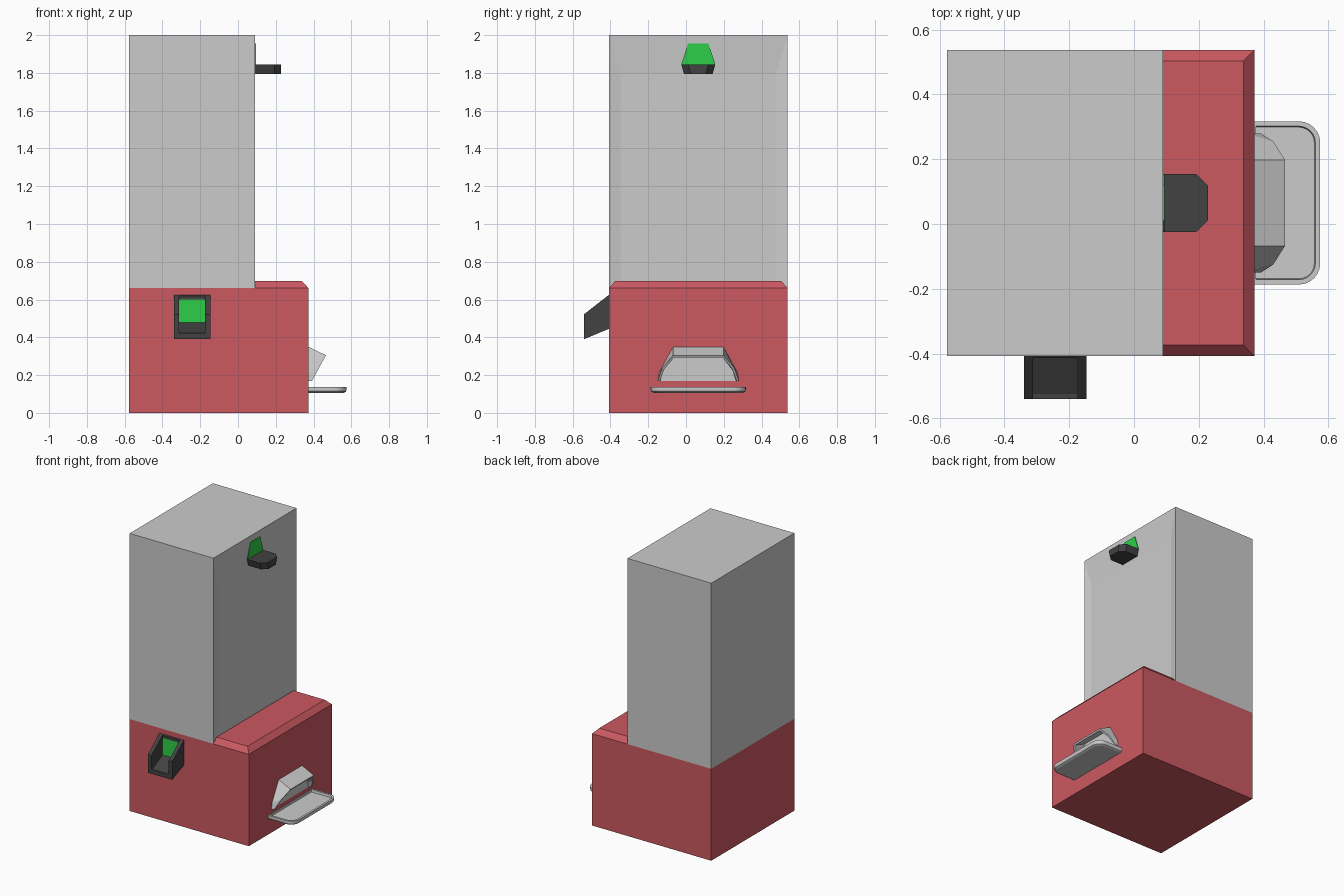
import bpy, bmesh, math

cube = bpy.data.objects.get("Cube")
if cube:
    bpy.data.objects.remove(cube, do_unlink=True)


def material(name, rgb):
    m = bpy.data.materials.new(name)
    m.use_nodes = True
    m.diffuse_color = (*rgb, 1)
    m.node_tree.nodes["Principled BSDF"].inputs["Base Color"].default_value = (*rgb, 1)
    return m


GREY = material("light grey", (0.6, 0.6, 0.6))
RED = material("red", (0.6, 0.1, 0.12))
DARK = material("dark grey", (0.054, 0.054, 0.054))
GREEN = material("green", (0.027, 0.62, 0.065))


def finish(name, bm, mat, closed=True):
    if closed:
        bmesh.ops.recalc_face_normals(bm, faces=bm.faces)
    mesh = bpy.data.meshes.new(name)
    bm.to_mesh(mesh)
    bm.free()
    mesh.materials.append(mat)
    ob = bpy.data.objects.new(name, mesh)
    bpy.context.scene.collection.objects.link(ob)
    return ob


def loft(name, loops, mat, caps=True, ring=True):
    """Skin a series of equal-length point loops."""
    bm = bmesh.new()
    rows = [[bm.verts.new(p) for p in loop] for loop in loops]
    n = len(rows[0])
    for a, b in zip(rows, rows[1:]):
        for i in range(n if ring else n - 1):
            j = (i + 1) % n
            bm.faces.new((a[i], a[j], b[j], b[i]))
    if caps:
        bm.faces.new(rows[0][::-1])
        bm.faces.new(rows[-1])
    return finish(name, bm, mat)


def rect(x0, x1, y0, y1, z):
    return [(x0, y0, z), (x1, y0, z), (x1, y1, z), (x0, y1, z)]


LEFT, FRONT, REAR = -0.578, -0.408, 0.538   # shared outer faces
WALL, BASE_X = 0.09, 0.372                  # tower face and base face
MID = (FRONT + REAR) / 2

# Base cabinet with a bevelled ledge in front of the tower
loft("base", [rect(LEFT, BASE_X, FRONT, REAR, 0),
              rect(LEFT, BASE_X, FRONT, REAR, 0.662)], RED)
loft("base_ledge", [rect(WALL, BASE_X, FRONT, REAR, 0.662),
                    rect(WALL, BASE_X - 0.034, FRONT + 0.034, REAR - 0.034, 0.698)], RED)

# Tower with a shallow recessed door
bm = bmesh.new()
bmesh.ops.create_cube(bm, size=1)
for v in bm.verts:
    v.co.x = WALL if v.co.x > 0 else LEFT
    v.co.y = REAR if v.co.y > 0 else FRONT
    v.co.z = 2 if v.co.z > 0 else 0.662
door = max(bm.faces, key=lambda f: f.calc_center_median().x)
bmesh.ops.inset_region(bm, faces=[door], thickness=0.05)
for v in door.verts:
    v.co.x = WALL - 0.012
    v.co.y = MID + math.copysign(0.411, v.co.y - MID)
    v.co.z = 1.795 if v.co.z > 1.3 else 0.69
finish("tower", bm, GREY)


# Small shelf with clipped corners and a green plate behind it
def shelf_loop(half, z):
    return [(WALL, MID - half, z), (0.192, MID - half, z), (0.228, MID - half + 0.036, z),
            (0.228, MID + half - 0.036, z), (0.192, MID + half, z), (WALL, MID + half, z)]


loft("shelf", [shelf_loop(0.076, 1.795), shelf_loop(0.09, 1.845)], DARK)
plate = [(MID - 0.09, 1.845), (MID + 0.09, 1.845), (MID + 0.054, 1.955), (MID - 0.054, 1.955)]
loft("shelf_back_plate", [[(x, y, z) for y, z in plate] for x in (WALL, WALL + 0.004)], GREEN)


# Front pocket: two side cheeks, a sloping floor with a lip, and a back
def extrude_x(name, profile, x0, x1, mat):
    loft(name, [[(x, y, z) for y, z in profile] for x in (x0, x1)], mat)


PX0, PX1, IN0, IN1 = -0.34, -0.146, -0.312, -0.174
cheek = [(FRONT, 0.445), (-0.54, 0.39), (-0.54, 0.522), (FRONT, 0.625)]
extrude_x("pocket_cheek_right", cheek, PX0, IN0, DARK)
extrude_x("pocket_cheek_left", cheek, IN1, PX1, DARK)
extrude_x("pocket_floor", [(FRONT, 0.445), (-0.54, 0.39), (-0.54, 0.422),
                           (-0.525, 0.422), (FRONT, 0.48)], IN0, IN1, DARK)
extrude_x("pocket_top_edge", [(FRONT, 0.6), (-0.414, 0.6), (-0.414, 0.62), (FRONT, 0.625)],
          IN0, IN1, DARK)
extrude_x("pocket_screen", [(FRONT, 0.475), (-0.413, 0.475), (-0.413, 0.6), (FRONT, 0.6)],
          IN0, IN1, GREEN)


# Faceted hood over the tray, open outwards and down
def arch(points):
    return ([(x, MID - h, z) for x, h, z in points]
            + [(x, MID + h, z) for x, h, z in reversed(points)])


hood_outer = arch([(BASE_X, 0.215, 0.17), (BASE_X, 0.207, 0.215), (BASE_X, 0.133, 0.35)])
hood_rim = arch([(0.392, 0.215, 0.17), (0.43, 0.19, 0.24), (0.466, 0.133, 0.305)])
hood_inner_rim = arch([(0.392, 0.203, 0.17), (0.426, 0.179, 0.233), (0.46, 0.127, 0.294)])
hood_inside = arch([(BASE_X, 0.2, 0.17), (BASE_X, 0.192, 0.213), (BASE_X, 0.124, 0.335)])
loft("hood", [hood_outer, hood_rim, hood_inner_rim, hood_inside], GREY, caps=False, ring=False)
loft("hood_back", [[(x, y, z) for _, y, z in hood_inside] for x in (BASE_X, BASE_X + 0.004)], GREY)


# Tray with rounded outer corners and a raised rim
def tray_loop(inset, z, back=0.0):
    half, end, r = 0.252 - inset, 0.575 - inset, 0.066 - inset
    side = [(end - r + r * math.sin(a), half - r + r * math.cos(a))
            for a in (math.pi / 2 * i / 6 for i in range(7))]
    side = [(BASE_X + back, half)] + side
    return ([(x, MID + h, z) for x, h in side]
            + [(x, MID - h, z) for x, h in reversed(side)])


loft("tray", [tray_loop(0.016, 0.106), tray_loop(0.004, 0.112), tray_loop(0, 0.122),
              tray_loop(0, 0.138), tray_loop(0.015, 0.138, 0.004),
              tray_loop(0.018, 0.122, 0.004)], GREY)
